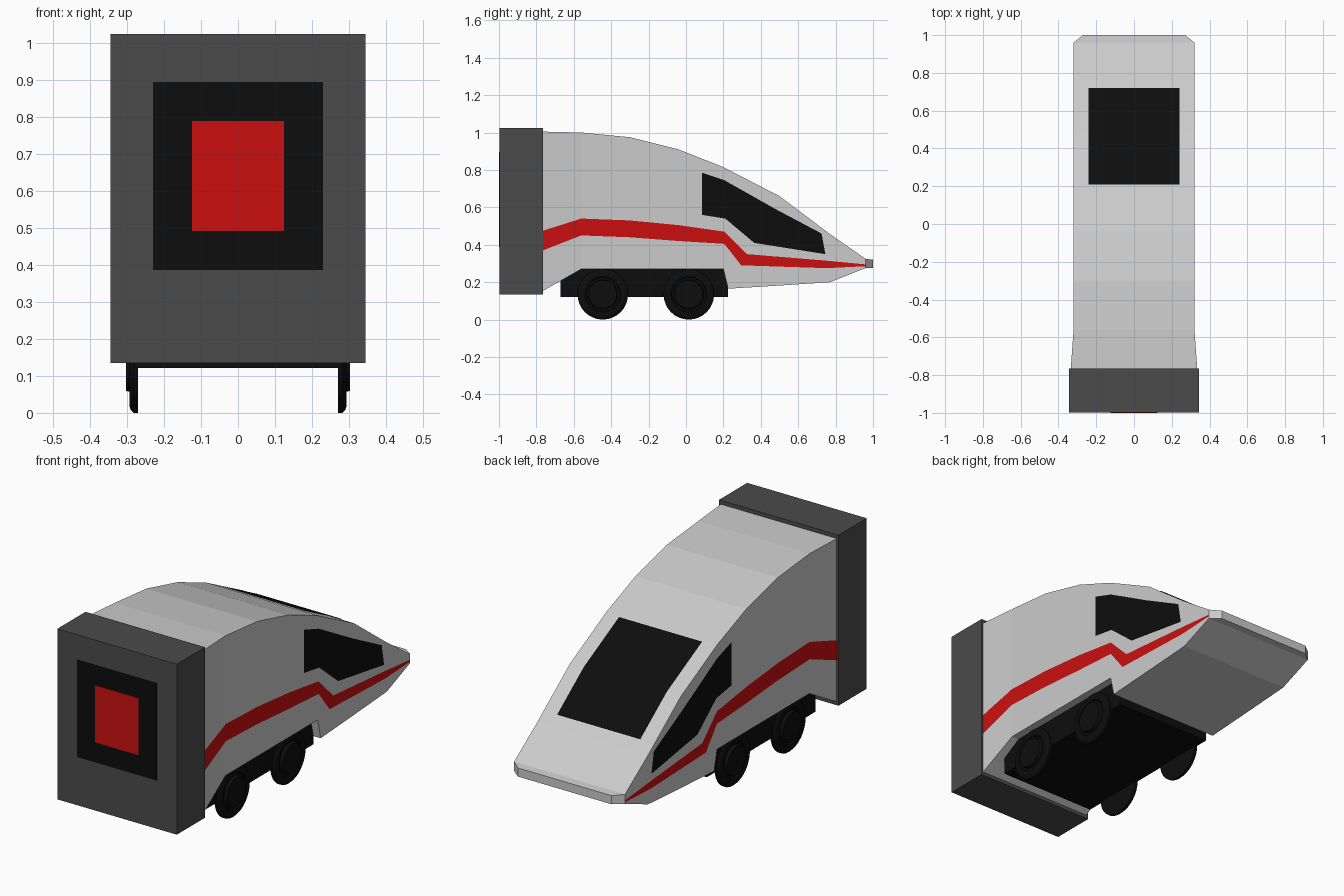
import bpy, bmesh, math
from mathutils import Matrix

if "Cube" in bpy.data.objects:
    bpy.data.objects.remove(bpy.data.objects["Cube"])


def material(name, r, g, b):
    m = bpy.data.materials.new(name)
    m.diffuse_color = (r, g, b, 1)
    m.use_nodes = True
    m.node_tree.nodes["Principled BSDF"].inputs["Base Color"].default_value = m.diffuse_color
    return m


BLACK = material("black", 0.004, 0.004, 0.004)
RED = material("red", 0.6, 0.005, 0.005)
DARK = material("dark_grey", 0.07, 0.07, 0.07)


def finish(name, bm, mat=None, mirror=False):
    mesh = bpy.data.meshes.new(name)
    bm.to_mesh(mesh)
    bm.free()
    ob = bpy.data.objects.new(name, mesh)
    bpy.context.collection.objects.link(ob)
    if mat:
        mesh.materials.append(mat)
    if mirror:
        mod = ob.modifiers.new("mirror", "MIRROR")
        mod.use_mirror_merge = False
    return ob


def box(name, x, y0, y1, z0, z1, mat):
    bm = bmesh.new()
    bmesh.ops.create_cube(bm, size=1)
    bmesh.ops.scale(bm, vec=(2 * x, y1 - y0, z1 - z0), verts=bm.verts)
    bmesh.ops.translate(bm, vec=(0, (y0 + y1) / 2, (z0 + z1) / 2), verts=bm.verts)
    return finish(name, bm, mat)


def ribbon(name, a, b, mat, mirror=False):
    """Strip of quads between two edge lines with equal point counts."""
    bm = bmesh.new()
    va, vb = [bm.verts.new(p) for p in a], [bm.verts.new(p) for p in b]
    for i in range(len(a) - 1):
        bm.faces.new((va[i], va[i + 1], vb[i + 1], vb[i]))
    return finish(name, bm, mat, mirror)


def on_side(points):
    """Place (y, z) points just outside the body side, following its rear flare."""
    return [(0.322 + 0.015 * max(0, (-0.56 - y) / 0.2), y, z) for y, z in points]


# Body: rectangular sections lofted along y (y, bottom, top, half width)
sections = [(-0.77, 0.15, 1.005, 0.335), (-0.56, 0.27, 1.0, 0.32),
            (-0.30, 0.27, 0.975, 0.32), (-0.04, 0.27, 0.91, 0.32),
            (0.20, 0.27, 0.815, 0.32), (0.225, 0.165, 0.802, 0.32),
            (0.50, 0.182, 0.66, 0.32), (0.77, 0.20, 0.457, 0.32),
            (0.96, 0.275, 0.325, 0.32), (1.0, 0.275, 0.32, 0.27)]
bm = bmesh.new()
rings = [[bm.verts.new(p) for p in ((-w, y, lo), (w, y, lo), (w, y, hi), (-w, y, hi))]
         for y, lo, hi, w in sections]
for r, s in zip(rings, rings[1:]):
    for i in range(4):
        j = (i + 1) % 4
        bm.faces.new((r[i], r[j], s[j], s[i]))
bm.faces.new(rings[0])
bm.faces.new(rings[-1])
bmesh.ops.recalc_face_normals(bm, faces=bm.faces)
finish("body", bm)

# Rear block with stacked square panels
box("end_block", 0.345, -0.997, -0.765, 0.135, 1.025, DARK)
box("end_panel", 0.23, -0.9985, -0.98, 0.387, 0.895, BLACK)
box("end_panel_centre", 0.125, -1.0, -0.98, 0.492, 0.79, RED)

# Side stripes and side windows
ribbon("side_stripe",
       on_side([(-0.765, 0.37), (-0.56, 0.45), (-0.3, 0.44), (-0.04, 0.42),
                (0.205, 0.405), (0.295, 0.29), (0.75, 0.275), (0.96, 0.285)]),
       on_side([(-0.765, 0.475), (-0.56, 0.54), (-0.3, 0.53), (-0.04, 0.505),
                (0.205, 0.47), (0.325, 0.35), (0.75, 0.315), (0.96, 0.295)]),
       RED, True)
ribbon("side_window",
       on_side([(0.085, 0.56), (0.21, 0.54), (0.365, 0.41), (0.745, 0.35)]),
       on_side([(0.085, 0.785), (0.205, 0.745), (0.48, 0.59), (0.725, 0.46)]),
       BLACK, True)

# Windscreen following the sloping roof
slope = [(0.21, 0.814), (0.225, 0.806), (0.50, 0.664), (0.72, 0.499)]
ribbon("windscreen", [(0.24, y, z) for y, z in slope],
       [(-0.24, y, z) for y, z in slope], BLACK)

# Undercarriage
box("bogie_frame", 0.278, -0.67, 0.225, 0.122, 0.28, BLACK)

# Wheels: a lathed (radius, x) section with a raised hub ring
section = [(0, 0.27), (0.135, 0.27), (0.135, 0.283), (0.128, 0.29), (0.115, 0.294),
           (0.095, 0.294), (0.09, 0.287), (0.08, 0.287), (0.075, 0.303), (0, 0.303)]
for name, wy in (("rear_wheel", -0.445), ("front_wheel", 0.015)):
    bm = bmesh.new()
    vs = [bm.verts.new((x, 0, r)) for r, x in section]
    es = [bm.edges.new(p) for p in zip(vs, vs[1:])]
    bmesh.ops.spin(bm, geom=vs + es, cent=(0, 0, 0), axis=(1, 0, 0),
                   angle=math.tau, steps=32, use_merge=False)
    bmesh.ops.remove_doubles(bm, verts=bm.verts, dist=1e-4)
    bmesh.ops.recalc_face_normals(bm, faces=bm.faces)
    bmesh.ops.transform(bm, matrix=Matrix.Translation((0, wy, 0.135)), verts=bm.verts)
    wheel = finish(name, bm, BLACK, True)
    bpy.ops.object.select_all(action="DESELECT")
    wheel.select_set(True)
    bpy.context.view_layer.objects.active = wheel
    bpy.ops.object.shade_smooth_by_angle(angle=math.radians(30))
